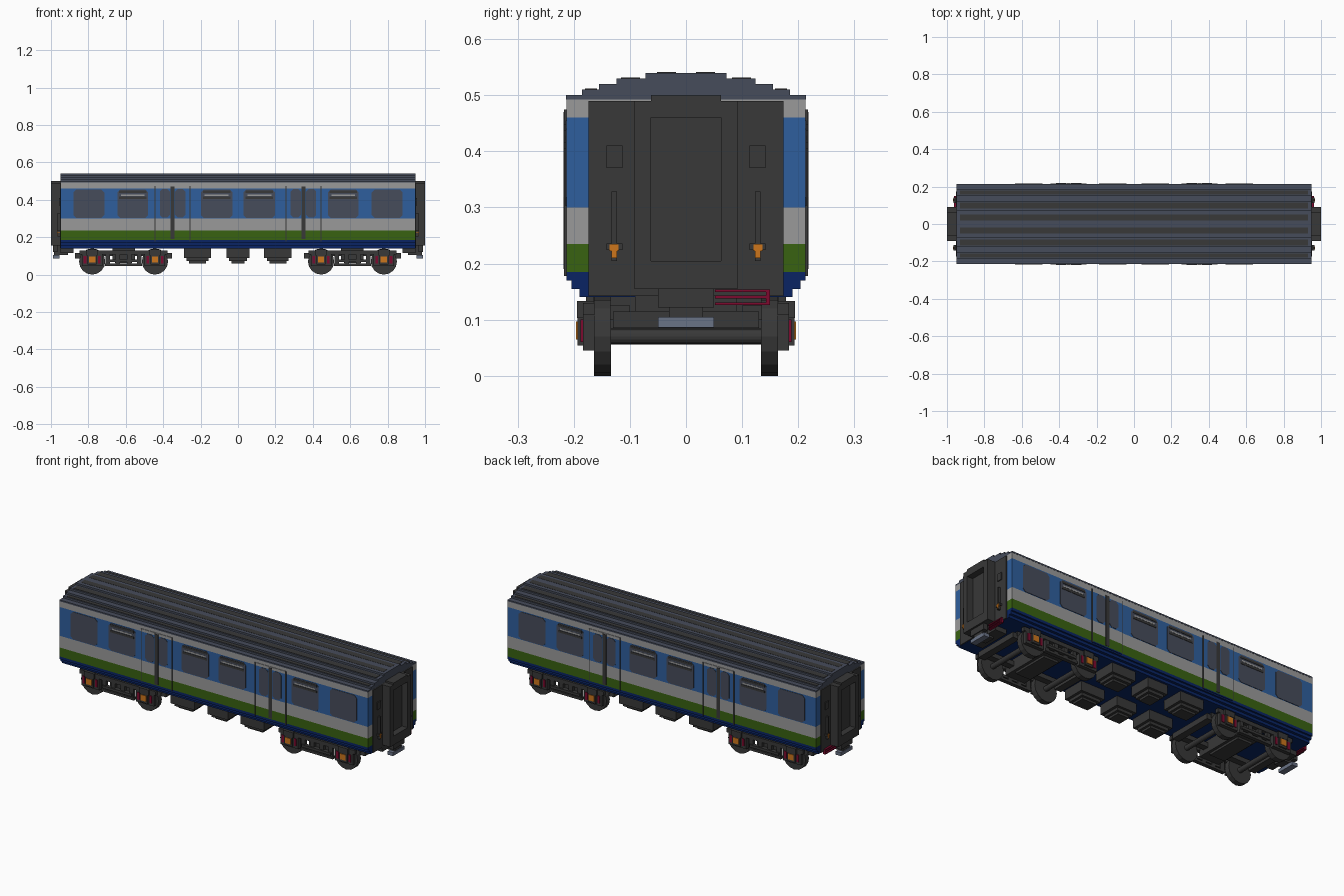
import bpy, bmesh, math
from mathutils import Matrix, Vector

if "Cube" in bpy.data.objects:
    bpy.data.objects.remove(bpy.data.objects["Cube"])


def material(name, r, g, b):
    lin = [((c / 255 + 0.055) / 1.055) ** 2.4 if c > 10 else c / 255 / 12.92 for c in (r, g, b)]
    m = bpy.data.materials.new(name)
    m.use_nodes = True
    m.diffuse_color = (*lin, 1)
    m.node_tree.nodes["Principled BSDF"].inputs["Base Color"].default_value = (*lin, 1)
    return m


GREY = material("light grey", 154, 154, 154)
BLUE = material("mid blue", 47, 95, 158)
GREEN = material("grass green", 57, 98, 17)
NAVY = material("navy", 9, 36, 100)
DARK = material("charcoal", 56, 56, 56)
SLATE = material("slate", 70, 76, 91)
PALE = material("pale slate", 106, 115, 134)
CRIMSON = material("crimson", 125, 10, 46)
ORANGE = material("orange", 205, 118, 28)


def finish(name, bm, *mats):
    bmesh.ops.recalc_face_normals(bm, faces=bm.faces)
    me = bpy.data.meshes.new(name)
    bm.to_mesh(me)
    bm.free()
    for m in mats:
        me.materials.append(m)
    ob = bpy.data.objects.new(name, me)
    bpy.context.collection.objects.link(ob)
    return ob


def add_box(bm, x0, x1, y0, y1, z0, z1):
    mat = Matrix.Translation(((x0 + x1) / 2, (y0 + y1) / 2, (z0 + z1) / 2))
    mat = mat @ Matrix.Diagonal((abs(x1 - x0), abs(y1 - y0), z1 - z0, 1))
    bmesh.ops.create_cube(bm, size=1, matrix=mat)


def boxes(name, mat, *items):
    bm = bmesh.new()
    for b in items:
        add_box(bm, *b)
    return finish(name, bm, mat)


def both_sides(name, mat, *items):
    """Boxes given for +y and repeated on -y."""
    flip = [(a, b, -d, -c, e, f) for a, b, c, d, e, f in items]
    return boxes(name, mat, *items, *flip)


def add_pane(bm, x0, x1, z0, z1, y0, y1, cut):
    """Upright plate with clipped corners."""
    pts = [(x0 + cut, z0), (x1 - cut, z0), (x1, z0 + cut), (x1, z1 - cut),
           (x1 - cut, z1), (x0 + cut, z1), (x0, z1 - cut), (x0, z0 + cut)]
    face = bm.faces.new([bm.verts.new((x, y0, z)) for x, z in pts])
    ext = bmesh.ops.extrude_face_region(bm, geom=[face])
    verts = [v for v in ext["geom"] if isinstance(v, bmesh.types.BMVert)]
    bmesh.ops.translate(bm, verts=verts, vec=(0, y1 - y0, 0))


def stack(name, rows, mats, length, rule):
    """Loft rows of (half width, z) into a closed body coloured by face centre."""
    bm = bmesh.new()
    rings = [[bm.verts.new((sx * length, sy * w, z)) for sx, sy in ((-1, -1), (1, -1), (1, 1), (-1, 1))]
             for w, z in rows]
    for a, b in zip(rings, rings[1:]):
        for i in range(4):
            j = (i + 1) % 4
            vs = [a[i], a[j], b[j], b[i]]
            # ledges have no end faces
            if abs(a[0].co.z - b[0].co.z) < 1e-6 and i in (1, 3):
                continue
            bm.faces.new(vs)
    bm.faces.new(rings[0])
    bm.faces.new(rings[-1])
    for f in bm.faces:
        f.material_index = rule(f.calc_center_median().z)
    return finish(name, bm, *mats)


# Body shell with livery bands
BANDS = [(0.185, NAVY), (0.235, GREEN), (0.30, GREY), (0.46, BLUE), (0.50, GREY)]
W, L = 0.213, 0.948
band_of = lambda z: next((i for i, b in enumerate(BANDS) if z < b[0]), 4)
body_rows = [(0.190, 0.14), (0.190, 0.155), (0.204, 0.155), (0.204, 0.17), (W, 0.17), (W, 0.185),
             (W, 0.235), (W, 0.30), (W, 0.46), (W, 0.492)]
stack("body_shell", body_rows, [b[1] for b in BANDS], L, band_of)

# Stepped roof
roof_rows = [(0.214, 0.492), (0.214, 0.50), (0.185, 0.50), (0.185, 0.51), (0.155, 0.51), (0.155, 0.52),
             (0.124, 0.52), (0.124, 0.53), (0.072, 0.53), (0.072, 0.54)]
stack("roof", roof_rows, [SLATE], L, lambda z: 0)
both_sides("roof_dark_strips", DARK,
           (-0.93, 0.93, 0.018, 0.052, 0.538, 0.541),
           (-0.93, 0.93, 0.082, 0.116, 0.528, 0.532),
           (-0.93, 0.93, 0.159, 0.180, 0.508, 0.512))

# Side windows and their vents
WINDOWS = [(0.715, 0.88), (0.48, 0.645), (0.03, 0.198)]
DOORS = (-0.35, 0.35)
glass = bmesh.new()
vents, slats = [], []
for x0, x1 in WINDOWS + [(-b, -a) for a, b in WINDOWS]:
    for s in (-1, 1):
        add_pane(glass, x0, x1, 0.303, 0.455, s * (W - 0.002), s * (W + 0.002), 0.015)
    if abs(x0 + x1) < 1.3:
        vents += [(x0 + 0.01, x1 - 0.01, W, W + 0.004, z, z + 0.012) for z in (0.405, 0.437)]
        slats.append((x0 + 0.02, x1 - 0.02, W, W + 0.003, 0.420, 0.428))
finish("side_windows", glass, SLATE)
both_sides("window_vents", DARK, *vents)
both_sides("vent_slats", GREY, *slats)

# Double doors standing slightly proud, banded like the body
lo = 0.178
for (top, mat), nm in zip(BANDS, ("sill", "lower", "middle", "window_band", "head")):
    top = min(top, 0.475)
    both_sides("door_" + nm, mat, *[(d - 0.093, d + 0.093, W - 0.002, W + 0.003, lo, top) for d in DOORS])
    lo = top
panes = bmesh.new()
for d in DOORS:
    for s in (-1, 1):
        for a, b in ((-0.068, -0.014), (0.014, 0.068)):
            add_pane(panes, d + a, d + b, 0.305, 0.458, s * (W + 0.001), s * (W + 0.005), 0.014)
finish("door_windows", panes, SLATE)
trim = []
for d in DOORS:
    trim.append((d - 0.011, d + 0.011, W, W + 0.005, 0.19, 0.47))
    trim += [(d + e - 0.002, d + e + 0.002, W, W + 0.004, 0.178, 0.475) for e in (-0.094, 0.094)]
both_sides("door_seams", DARK, *trim)

# Carriage ends, the same at both ends
for e, nm in ((1, "right_end"), (-1, "left_end")):
    def at(a, b):
        return tuple(sorted((e * a, e * b)))

    boxes(nm + "_panel", DARK, (*at(0.94, 0.953), -0.174, 0.174, 0.142, 0.49))
    # Gangway: frame round a recessed door
    boxes(nm + "_gangway", DARK,
          (*at(0.95, 1.0), -0.092, -0.062, 0.155, 0.49),
          (*at(0.95, 1.0), 0.062, 0.092, 0.155, 0.49),
          (*at(0.95, 1.0), -0.062, 0.062, 0.46, 0.50),
          (*at(0.95, 1.0), -0.062, 0.062, 0.155, 0.205),
          (*at(0.95, 0.965), -0.062, 0.062, 0.205, 0.46))
    both_sides(nm + "_fittings", DARK,
               (*at(0.95, 0.958), 0.113, 0.142, 0.37, 0.41),
               (*at(0.95, 0.966), 0.123, 0.133, 0.205, 0.328),
               (*at(0.95, 0.966), 0.113, 0.142, 0.224, 0.236))
    both_sides(nm + "_lamps", ORANGE,
               (*at(0.95, 0.969), 0.123, 0.133, 0.21, 0.235),
               (*at(0.95, 0.967), 0.120, 0.136, 0.222, 0.234))
    boxes(nm + "_hoses", CRIMSON,
          *[(*at(0.95, 0.963), 0.052, y, z, z + 0.005) for y, z in ((0.143, 0.126), (0.143, 0.138), (0.150, 0.149))],
          (*at(0.948, 0.962), 0.143, 0.150, 0.126, 0.154))
    boxes(nm + "_coupler", DARK,
          (*at(0.91, 0.985), -0.03, 0.03, 0.105, 0.157),
          (*at(0.965, 0.99), -0.05, 0.05, 0.122, 0.157),
          (*at(0.88, 0.95), -0.09, 0.09, 0.115, 0.145))
    boxes(nm + "_coupler_plate", PALE, (*at(0.955, 0.988), -0.05, 0.05, 0.086, 0.105))

# Bogies
for c, nm in ((-0.612, "left_bogie"), (0.612, "right_bogie")):
    axles = (c - 0.168, c + 0.168)
    bm = bmesh.new()
    for x in axles:
        for y, r, d in ((-0.149, 0.07, 0.03), (0.149, 0.07, 0.03), (0, 0.014, 0.3)):
            m = Matrix.Translation((x, y, 0.07)) @ Matrix.Rotation(math.pi / 2, 4, 'X')
            bmesh.ops.create_cone(bm, cap_ends=True, segments=16, radius1=r, radius2=r, depth=d, matrix=m)
    wheels = finish(nm + "_wheels", bm, DARK)
    boxes(nm + "_bolster", DARK,
          (c - 0.06, c + 0.06, -0.165, 0.165, 0.075, 0.142),
          (c - 0.045, c + 0.045, -0.105, 0.105, 0.063, 0.08),
          *[(x - 0.02, x + 0.02, -0.13, 0.13, 0.085, 0.115) for x in (c - 0.24, c + 0.24)])
    side = [(c - 0.235, c + 0.235, 0.163, 0.184, 0.108, 0.130),
            (c - 0.10, c + 0.10, 0.163, 0.184, 0.045, 0.058),
            (c - 0.09, c + 0.09, 0.168, 0.190, 0.066, 0.080),
            (c - 0.235, c + 0.235, 0.10, 0.135, 0.10, 0.125)]
    side += [(c + k - 0.012, c + k + 0.012, 0.165, 0.182, 0.05, 0.115) for k in (-0.085, -0.03, 0.03, 0.085)]
    side += [(x - 0.055, x + 0.055, 0.163, 0.184, 0.045, 0.13) for x in axles]
    side += [(x - 0.03, x + 0.03, 0.163, 0.194, 0.103, 0.133) for x in axles]
    side += [(x - 0.024, x + 0.024, 0.163, 0.193, 0.054, 0.104) for x in axles]
    both_sides(nm + "_side_frames", DARK, *side)
    both_sides(nm + "_springs", CRIMSON,
               *[(x + k - 0.007, x + k + 0.007, 0.17, 0.188, 0.06, 0.1) for x in axles for k in (-0.038, 0.038)])
    both_sides(nm + "_axle_caps", ORANGE,
               *[(x - 0.017, x + 0.017, 0.17, 0.196, 0.065, 0.097) for x in axles])

# Underfloor equipment boxes, stepped towards the bottom
gear = []
for x, w in ((-0.217, 0.073), (0, 0.062), (0.213, 0.073)):
    gear += [(x - w, x + w, 0.055, 0.178, 0.088, 0.142),
             (x - w + 0.015, x + w - 0.015, 0.068, 0.165, 0.072, 0.09),
             (x - w + 0.028, x + w - 0.028, 0.08, 0.15, 0.06, 0.074)]
both_sides("underfloor_boxes", DARK, *gear)
